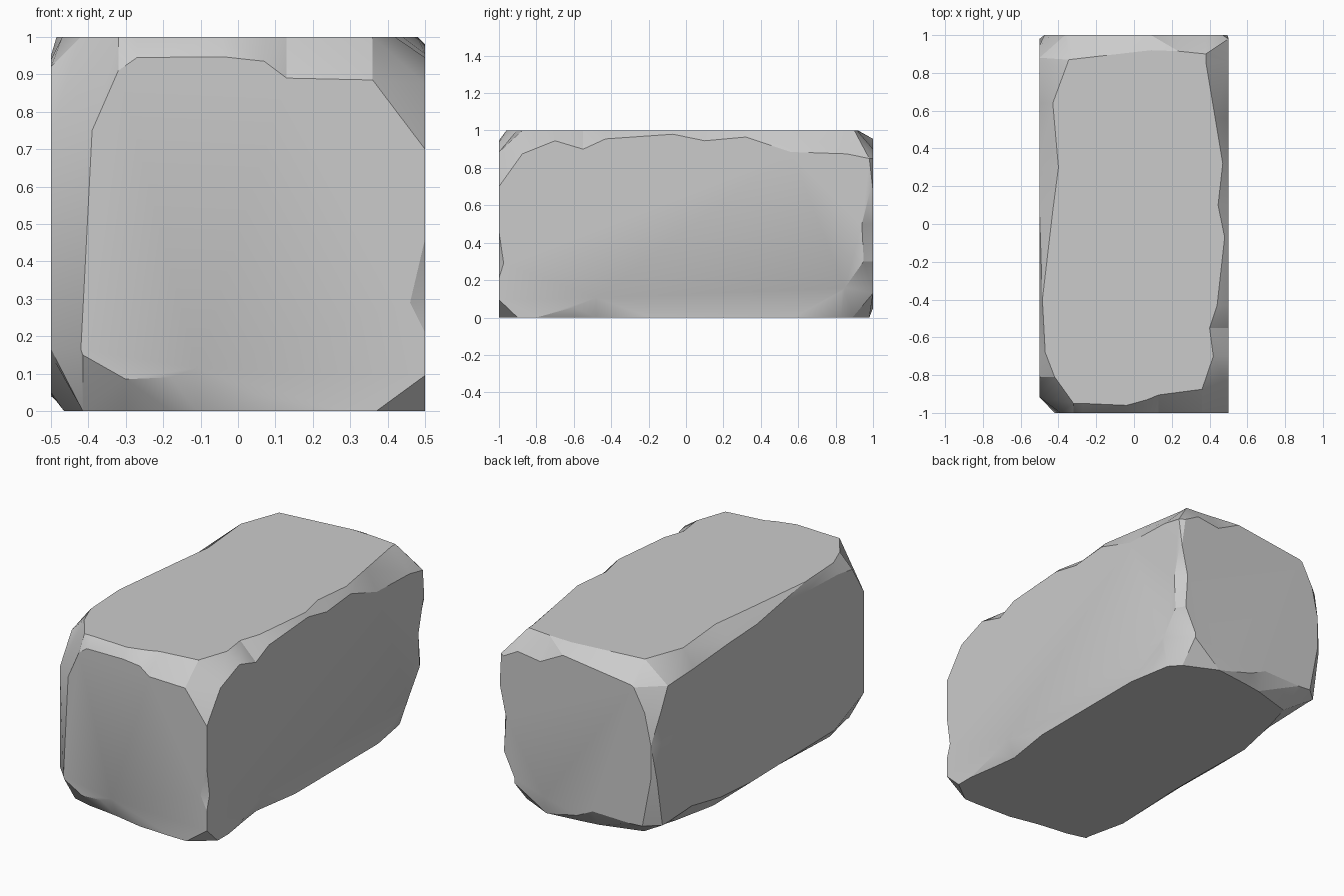
import bpy, bmesh, math

if "Cube" in bpy.data.objects:
    bpy.data.objects.remove(bpy.data.objects["Cube"])

LO, HI = (-0.5, -1.0, 0.0), (0.5, 1.0, 1.0)
edges = {}


def chip(axis, s1, s2, *stations):
    """Worn edge along an axis; s1, s2 pick the side on the other two axes.
    Station: position, inset on the first side, inset on the second side."""
    edges[axis, s1, s2] = sorted(stations)


def others(axis):
    return [i for i in range(3) if i != axis]


def rim(axis, s1, s2, face):
    """Points of a worn edge that lie on the given side of the block."""
    o, s, pts = others(axis), (s1, s2), []
    k = o.index(face)
    for st in edges[axis, s1, s2]:
        p = [0, 0, 0]
        p[axis] = st[0]
        for i in (0, 1):
            inset = 0 if i == k else st[1 + k]
            p[o[i]] = HI[o[i]] - inset if s[i] else LO[o[i]] + inset
        pts.append(tuple(round(c, 4) for c in p))
    return pts


# edges running left to right: front/back with bottom/top
chip(0, 0, 1, (-.32, .09, .05), (-.27, .055, .05), (-.04, .053, .04),
     (.07, .065, .07), (.13, .11, .095), (.36, .115, .125))
chip(0, 1, 1, (-.345, .10, .13), (.09, .045, .08), (.235, .12, .085), (.38, .10, .10))
chip(0, 0, 0, (-.415, .15, .10), (-.3, .085, .07), (-.18, .09, .055),
     (-.11, .115, .045), (.06, .04, .01), (.28, 0, 0), (.37, 0, 0))
chip(0, 1, 0, (-.34, .095, .13), (-.1, .10, .06), (0, .05, .045), (.21, .10, .02), (.40, .13, .11))

# edges running front to back: left/right with bottom/top
chip(1, 1, 1, (-.875, .125, .14), (-.7, .055, .08), (-.55, .10, .10), (-.43, .045, .06),
     (-.07, .02, .02), (.10, .055, .055), (.32, .035, .03), (.56, .115, .07), (.86, .125, .12))
chip(1, 0, 1, (-.81, .08, .08), (-.68, .06, .03), (-.4, .05, .015), (.07, .065, .07),
     (.3, .075, .10), (.64, .10, .07), (.87, .11, .155))
chip(1, 1, 0, (-.9, 0, 0), (-.8, 0, 0), (-.6, .055, .03), (-.48, .105, .045),
     (-.19, 0, 0), (.57, 0, 0), (.83, .14, .045))
chip(1, 0, 0, (-.88, .15, .087), (-.65, .05, .035), (-.2, .045, .055), (.1, .04, .053),
     (.4, .06, .045), (.66, .11, .10), (.87, .10, .16))

# upright edges: left/right with front/back
chip(2, 1, 0, (.095, 0, 0), (.21, 0, 0), (.29, .025, .04), (.46, 0, 0), (.70, 0, 0))
chip(2, 0, 0, (.165, .083, .08), (.75, .083, .11))
chip(2, 1, 1, (.16, .15, .10), (.30, .05, .032), (.5, .06, .045), (.68, .015, .005), (.85, .02, .03))
chip(2, 0, 1, (.10, .07, .08), (.38, .02, .026), (.58, .06, .025), (.76, .055, .065), (.89, .12, .135))

bm = bmesh.new()
cache = {}


def add_face(points):
    vs = []
    for p in points:
        if p not in cache:
            cache[p] = bm.verts.new(p)
        if cache[p] not in vs:
            vs.append(cache[p])
    if len(vs) > 2 and not bm.faces.get(vs):
        return bm.faces.new(vs)


def edge_key(axis, corner):
    return (axis,) + tuple(corner[i] for i in others(axis))


# six flat sides
for f in range(3):
    p, q = others(f)
    for s in (0, 1):
        def side(axis, other, sign):
            c = [0, 0, 0]
            c[f], c[other] = s, sign
            return rim(*edge_key(axis, c), f)
        add_face(side(p, q, 0) + side(q, p, 1) + side(p, q, 1)[::-1] + side(q, p, 0)[::-1])

# worn strips along the edges
rough = []
for key in edges:
    o = others(key[0])
    a, b = rim(*key, o[0]), rim(*key, o[1])
    for i in range(len(a) - 1):
        rough.append(add_face([a[i], a[i + 1], b[i + 1], b[i]]))

# broken corners
for n in range(8):
    c = (n & 1, n >> 1 & 1, n >> 2 & 1)

    def end(axis, face):
        return rim(*edge_key(axis, c), face)[-1 if c[axis] else 0]
    rough.append(add_face([end(0, 2), end(0, 1), end(2, 1), end(2, 0), end(1, 0), end(1, 2)]))

bmesh.ops.triangulate(bm, faces=[f for f in rough if f and len(f.verts) > 3])
bmesh.ops.recalc_face_normals(bm, faces=bm.faces[:])
mesh = bpy.data.meshes.new("stone_block")
bm.to_mesh(mesh)
bm.free()
block = bpy.data.objects.new("stone_block", mesh)
bpy.context.collection.objects.link(block)
bpy.context.view_layer.objects.active = block
block.select_set(True)
bpy.ops.object.shade_smooth_by_angle(angle=math.radians(25))
